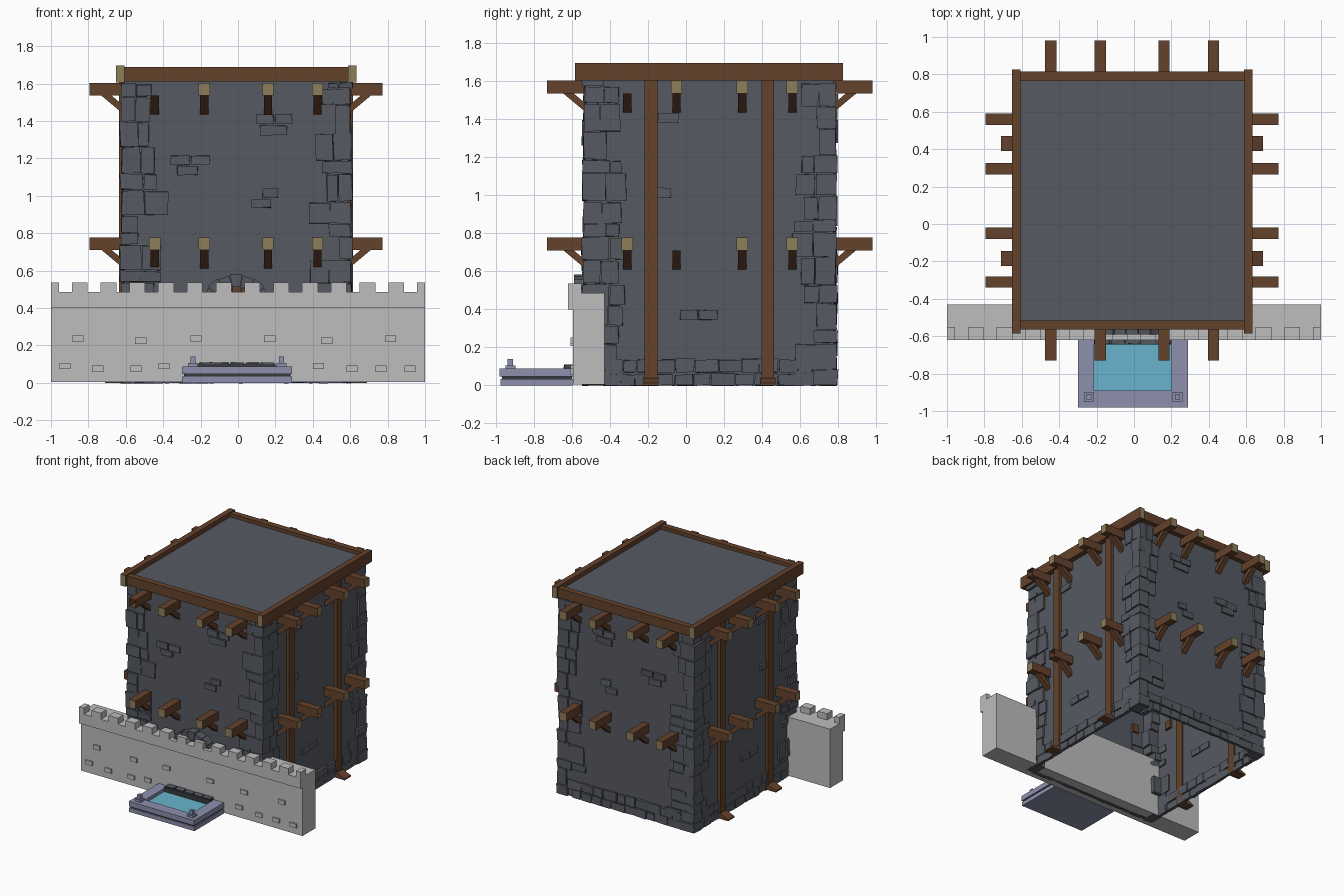
import bpy, bmesh, math, random
from mathutils import Vector

random.seed(7)
cube = bpy.data.objects.get("Cube")
if cube:
    bpy.data.objects.remove(cube, do_unlink=True)


def material(name, r, g, b):
    m = bpy.data.materials.new(name)
    m.use_nodes = True
    m.diffuse_color = (r, g, b, 1)
    m.node_tree.nodes["Principled BSDF"].inputs["Base Color"].default_value = (r, g, b, 1)
    return m


STONE = material("dark stone", .093, .102, .122)
WOOD = material("brown wood", .127, .054, .025)
END = material("cut wood end", .27, .209, .102)
GREY = material("light stone", .51, .51, .51)
BASIN = material("blue grey stone", .262, .279, .413)
WATER = material("water", .138, .456, .61)
DARK = material("charcoal", .04, .043, .05)

# Tower footprint: centre and half widths
CX, CY, HX, HY, TOP = -.01, .125, .60, .65, 1.62
SIDES = {"front": (1, -1), "back": (1, 1), "left": (0, 1), "right": (0, -1)}


def finish(bm, name, *mats):
    me = bpy.data.meshes.new(name)
    bm.to_mesh(me)
    bm.free()
    for m in mats:
        me.materials.append(m)
    ob = bpy.data.objects.new(name, me)
    bpy.context.collection.objects.link(ob)
    return ob


def loft(bm, ring_a, ring_b):
    """Closed solid between two matching rings of points."""
    a = [bm.verts.new(p) for p in ring_a]
    b = [bm.verts.new(p) for p in ring_b]
    n = len(a)
    faces = [bm.faces.new(a), bm.faces.new(b[::-1])]
    faces += [bm.faces.new((a[i], a[(i + 1) % n], b[(i + 1) % n], b[i])) for i in range(n)]
    bmesh.ops.recalc_face_normals(bm, faces=faces)
    return faces


def box(bm, x0, x1, y0, y1, z0, z1, jitter=0):
    ring = [(x0, y0), (x1, y0), (x1, y1), (x0, y1)]
    faces = loft(bm, [(x, y, z0) for x, y in ring], [(x, y, z1) for x, y in ring])
    for v in {v for f in faces for v in f.verts}:
        v.co += Vector(random.uniform(-jitter, jitter) for _ in range(3))
    return faces


def on_side(side, out, t, z):
    """Point at a distance out from a tower face, t along it, at height z."""
    axis, s = SIDES[side]
    return (t, CY + s * (HY + out), z) if axis else (CX + s * (HX + out), t, z)


def prism(bm, side, profile, t0, t1):
    return loft(bm, [on_side(side, o, t0, z) for o, z in profile],
                [on_side(side, o, t1, z) for o, z in profile])


def rect(o0, o1, z0, z1):
    return [(o0, z0), (o1, z0), (o1, z1), (o0, z1)]


def stone(bm, side, t, w, z, h, out=.015):
    faces = prism(bm, side, rect(-.01, out, z, z + h), t - w / 2, t + w / 2)
    for v in {v for f in faces for v in f.verts}:
        v.co += Vector(random.uniform(-.004, .004) for _ in range(3))


# Tower body, open underneath
bm = bmesh.new()
faces = box(bm, CX - HX, CX + HX, CY - HY, CY + HY, 0, TOP + .04)
bmesh.ops.delete(bm, geom=[f for f in faces if f.normal.z < -.5], context="FACES")
finish(bm, "tower_body", STONE)

# Corner stones, stacked in uneven courses
bm = bmesh.new()
for sx in (-1, 1):
    for sy in (-1, 1):
        z = 0
        while z < TOP - .04:
            h = min(random.uniform(.05, .15), TOP - .01 - z)
            wx, wy = random.uniform(.05, .11), random.uniform(.07, .13)
            out = random.uniform(.01, .024)
            xs = sorted((CX + sx * (HX + out), CX + sx * (HX - wx)))
            ys = sorted((CY + sy * (HY + out), CY + sy * (HY - wy)))
            box(bm, *xs, *ys, z, z + h - .004, .004)
            if random.random() < .75:
                w = random.uniform(.05, .09) + (.05 if z < .9 else 0)
                stone(bm, "front" if sy < 0 else "back",
                      CX + sx * (HX - wx - w / 2 - .003), w, z, h - .008, .013)
            if random.random() < .7:
                w = random.uniform(.06, .11)
                stone(bm, "right" if sx < 0 else "left",
                      CY + sy * (HY - wy - w / 2 - .003), w, z, h - .008, .013)
            z += h
finish(bm, "corner_stones", STONE)

# Two low courses of stones around the foot
bm = bmesh.new()
for side, (axis, s) in SIDES.items():
    mid, half = (CX, HX) if axis else (CY, HY)
    for z, h in ((0, .065), (.068, .075)):
        t = mid - half + .1
        while t < mid + half - .12:
            w = random.uniform(.07, .13)
            stone(bm, side, t + w / 2, w - .006, z, h * random.uniform(.85, 1))
            t += w
finish(bm, "foot_stones", STONE)

# Scattered bricks on the wall faces
BRICKS_X = [(.145, .09, 1.385), (.245, .09, 1.385), (.19, .14, 1.325), (-.31, .1, 1.165),
            (-.2, .1, 1.165), (-.27, .11, 1.11), (.175, .08, .99), (.125, .1, .935)]
BRICKS_Y = [(-.095, .11, 1.38), (-.115, .07, .99), (.015, .09, .345), (.115, .1, .345)]
bm = bmesh.new()
for side, (axis, s) in SIDES.items():
    for t, w, z in (BRICKS_X if axis else BRICKS_Y):
        stone(bm, side, t, w, z, .05, .014)
finish(bm, "loose_bricks", STONE)

# Projecting beams with pale ends, and a strut under each
OPEN_ENDS = {("front", 0, 1.535), ("left", 0, 1.535), ("left", 1, .71)}
beams, struts = bmesh.new(), bmesh.new()
for side, (axis, s) in SIDES.items():
    reach = .205 if axis else .183
    for i, t in enumerate((-.445, -.18, .16, .425) if axis else (-.31, -.05, .295, .56)):
        for z in (1.535, .71):
            faces = prism(beams, side, rect(-.02, reach, z, z + .068), t - .03, t + .03)
            outer = [f for f in faces if f.normal[axis] * s > .9]
            if (side, i, z) in OPEN_ENDS:
                bmesh.ops.delete(beams, geom=outer, context="FACES")
            else:
                outer[0].material_index = 1
            prism(struts, side, [(.12, z), (0, z - .1), (0, z - .055), (.065, z)],
                  t - .022, t + .022)
finish(beams, "wall_beams", WOOD, END)
finish(struts, "beam_struts", WOOD)

# Upright posts with sloping feet on both flanks
bm = bmesh.new()
for side in ("left", "right"):
    for t in (-.185, .43):
        prism(bm, side, rect(-.01, .025, 0, 1.61), t - .034, t + .034)
        prism(bm, side, [(0, 0), (.1, 0), (.1, .012), (.035, .04), (0, .04)], t - .04, t + .04)
finish(bm, "side_posts", WOOD)

# Roof edge beams; the flank beams show pale ends
bm = bmesh.new()
for s in (-1, 1):
    x = CX + s * .62
    for f in box(bm, x - .023, x + .023, CY - .71, CY + .70, 1.605, 1.697):
        f.material_index = int(abs(f.normal.y) > .9)
    y = CY + s * .665
    box(bm, CX - .6, CX + .6, y - .025, y + .025, 1.612, 1.688)
finish(bm, "roof_edge", WOOD, END)

# Curtain wall with overhanging parapet and merlons
bm = bmesh.new()
box(bm, -1, 1, -.595, -.43, .005, .485)
box(bm, -1, 1, -.62, -.59, .40, .485)
PITCH = 2 / 13
for i in range(14):
    x = -1 + i * PITCH
    box(bm, max(-1, x - .042), min(1, x + .042), -.62, -.55, .483, .535)
finish(bm, "curtain_wall", GREY)

bm = bmesh.new()
for z, xs in ((.09, (-.925, -.395, .43)), (.075, (-.75, -.545, .61, .765, .92)),
              (.235, (-.855, -.225, .17, .815)), (.225, (-.52, .475))):
    for x in xs:
        box(bm, x - .03, x + .03, -.607, -.59, z - .017, z + .017)
finish(bm, "curtain_wall_bricks", GREY)

# Gateway arch and door behind the curtain wall
bm = bmesh.new()
COUNT = 9
for i in range(COUNT):
    a0, a1 = (math.pi * (i + k) / COUNT for k in (.03, .97))
    r = .2 - .008 * (i % 2)
    ring = [(q * math.cos(a), .385 + q * math.sin(a)) for q, a in
            ((.13, a0), (r, a0), (r, a1), (.13, a1))]
    loft(bm, [(CX + x, -.59, z) for x, z in ring], [(CX + x, -.52, z) for x, z in ring])
finish(bm, "gate_arch", STONE)
bm = bmesh.new()
for i in range(5):
    x = CX + (i - 2) * .05
    box(bm, x - .023, x + .023, -.55, -.52, .02, .515 - .012 * abs(i - 2) ** 2)
finish(bm, "gate_door", WOOD)

# Basin in front of the gate
bm = bmesh.new()
box(bm, -.3, .29, -.975, -.595, 0, .034)
for x0, x1, y0, y1 in ((-.3, -.215, -.98, -.595), (.2, .29, -.98, -.595),
                       (-.215, .2, -.98, -.89), (-.215, .2, -.62, -.595)):
    box(bm, x0, x1, y0, y1, .046, .088)
for x in (-.24, .232):
    box(bm, x - .026, x + .026, -.95, -.898, .087, .105)
    box(bm, x - .014, x + .014, -.938, -.91, .1, .14)
finish(bm, "basin", BASIN)
bm = bmesh.new()
box(bm, -.29, .28, -.967, -.6, .033, .047)
box(bm, -.215, .2, -.645, -.6, .05, .1)
finish(bm, "basin_groove_and_sill", DARK)
bm = bmesh.new()
box(bm, -.216, .201, -.891, -.62, .046, .062)
finish(bm, "basin_water", WATER)
bm = bmesh.new()
for i in range(5):
    x = -.17 + i * .082
    box(bm, x - .036, x + .036, -.64, -.59, .09, .108, .003)
finish(bm, "sill_stones", STONE)
